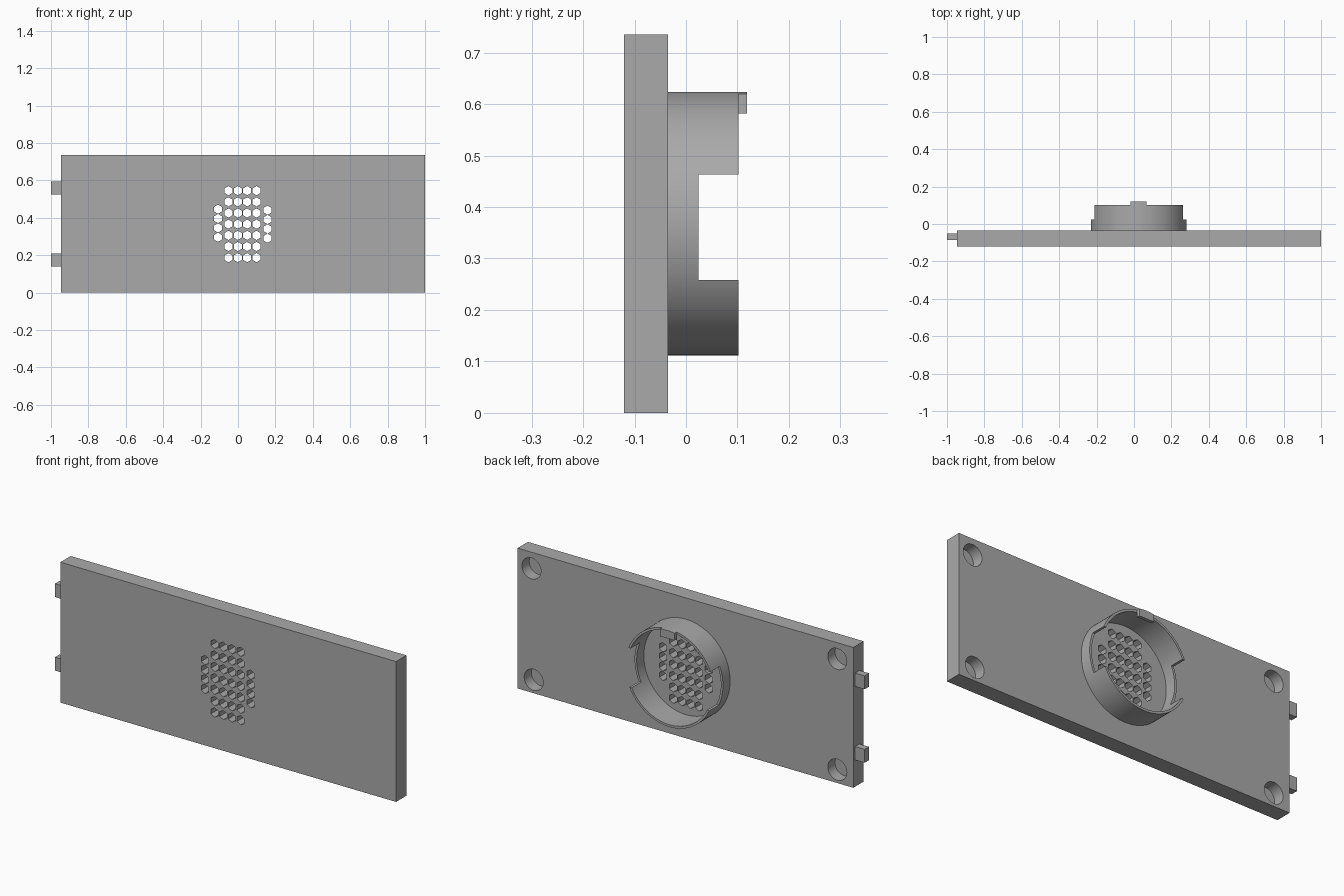
import bpy, bmesh, math
from mathutils import Matrix, Vector

cube = bpy.data.objects.get("Cube")
if cube:
    bpy.data.objects.remove(cube, do_unlink=True)

grey = bpy.data.materials.new("plain grey")
grey.use_nodes = True
grey.diffuse_color = (0.4, 0.4, 0.4, 1)
grey.node_tree.nodes["Principled BSDF"].inputs["Base Color"].default_value = (0.4, 0.4, 0.4, 1)

FRONT, BACK = -0.12, -0.035
CX, CZ, R, WALL = 0.025, 0.3675, 0.256, 0.012
RIM = 0.102


def add_box(bm, x, y, z):
    size = Matrix.Diagonal((x[1] - x[0], y[1] - y[0], z[1] - z[0], 1))
    mid = Vector((sum(x) / 2, sum(y) / 2, sum(z) / 2))
    bmesh.ops.create_cube(bm, size=1, matrix=Matrix.Translation(mid) @ size)


def add_prism(bm, x, z, r, y, sides):
    # upright polygon extruded along y, one corner pointing up
    ring = [bm.verts.new((x + r * math.sin(math.tau * i / sides), y[0],
                          z + r * math.cos(math.tau * i / sides))) for i in range(sides)]
    face = bm.faces.new(ring)
    new = bmesh.ops.extrude_face_region(bm, geom=[face])["geom"]
    bmesh.ops.translate(bm, verts=[v for v in new if isinstance(v, bmesh.types.BMVert)],
                        vec=(0, y[1] - y[0], 0))


def finish(name, bm):
    bmesh.ops.recalc_face_normals(bm, faces=bm.faces)
    mesh = bpy.data.meshes.new(name)
    bm.to_mesh(mesh)
    bm.free()
    mesh.materials.append(grey)
    obj = bpy.data.objects.new(name, mesh)
    bpy.context.collection.objects.link(obj)
    return obj


def boolean(obj, bm, operation="DIFFERENCE"):
    cutter = finish("cutter", bm)
    mod = obj.modifiers.new("cut", "BOOLEAN")
    mod.operation, mod.solver, mod.object = operation, "EXACT", cutter
    bpy.context.view_layer.objects.active = obj
    bpy.ops.object.modifier_apply(modifier=mod.name)
    bpy.data.objects.remove(cutter, do_unlink=True)


def smooth(obj):
    bpy.ops.object.select_all(action="DESELECT")
    obj.select_set(True)
    bpy.context.view_layer.objects.active = obj
    bpy.ops.object.shade_smooth_by_angle(angle=math.radians(25))


# Face plate
bm = bmesh.new()
add_box(bm, (-0.945, 1), (FRONT, BACK), (0, 0.735))
plate = finish("face_plate", bm)

# Hexagonal grille and blind corner sockets
bm = bmesh.new()
through = (FRONT - 0.05, BACK + 0.05)
for col in range(4):
    for row in range(7):
        add_prism(bm, -0.051 + 0.05 * col, 0.187 + 0.0597 * row, 0.0245, through, 6)
for x, z in ((-0.107, 0.296), (0.158, 0.291)):
    for row in range(4):
        add_prism(bm, x, z + 0.05 * row, 0.0245, through, 6)
for x, z in ((0.92, 0.65), (0.907, 0.07), (-0.852, 0.65), (-0.852, 0.07)):
    add_prism(bm, x, z, 0.055, (BACK - 0.06, BACK + 0.05), 48)
boolean(plate, bm)
smooth(plate)

# Round holder with a notch on either side
bm = bmesh.new()
add_prism(bm, CX, CZ, R, (BACK, RIM), 96)
holder = finish("round_holder", bm)
bm = bmesh.new()
add_prism(bm, CX, CZ, R - WALL, (BACK - 0.05, RIM + 0.05), 96)
boolean(holder, bm)
bm = bmesh.new()
add_box(bm, (CX - 0.4, CX + 0.4), (0.024, 0.2), (0.258, 0.463))
boolean(holder, bm)
smooth(holder)

# Retaining clip on the holder rim, trimmed to its curve
bm = bmesh.new()
add_box(bm, (CX - 0.043, CX + 0.043), (RIM, 0.119), (0.582, 0.65))
clip = finish("retaining_clip", bm)
bm = bmesh.new()
add_prism(bm, CX, CZ, R, (0, 0.2), 96)
boolean(clip, bm, "INTERSECT")
smooth(clip)

# Side tabs
for name, z in (("lower_side_tab", 0.14), ("upper_side_tab", 0.525)):
    bm = bmesh.new()
    add_box(bm, (-1, -0.945), (-0.086, -0.05), (z, z + 0.07))
    finish(name, bm)
